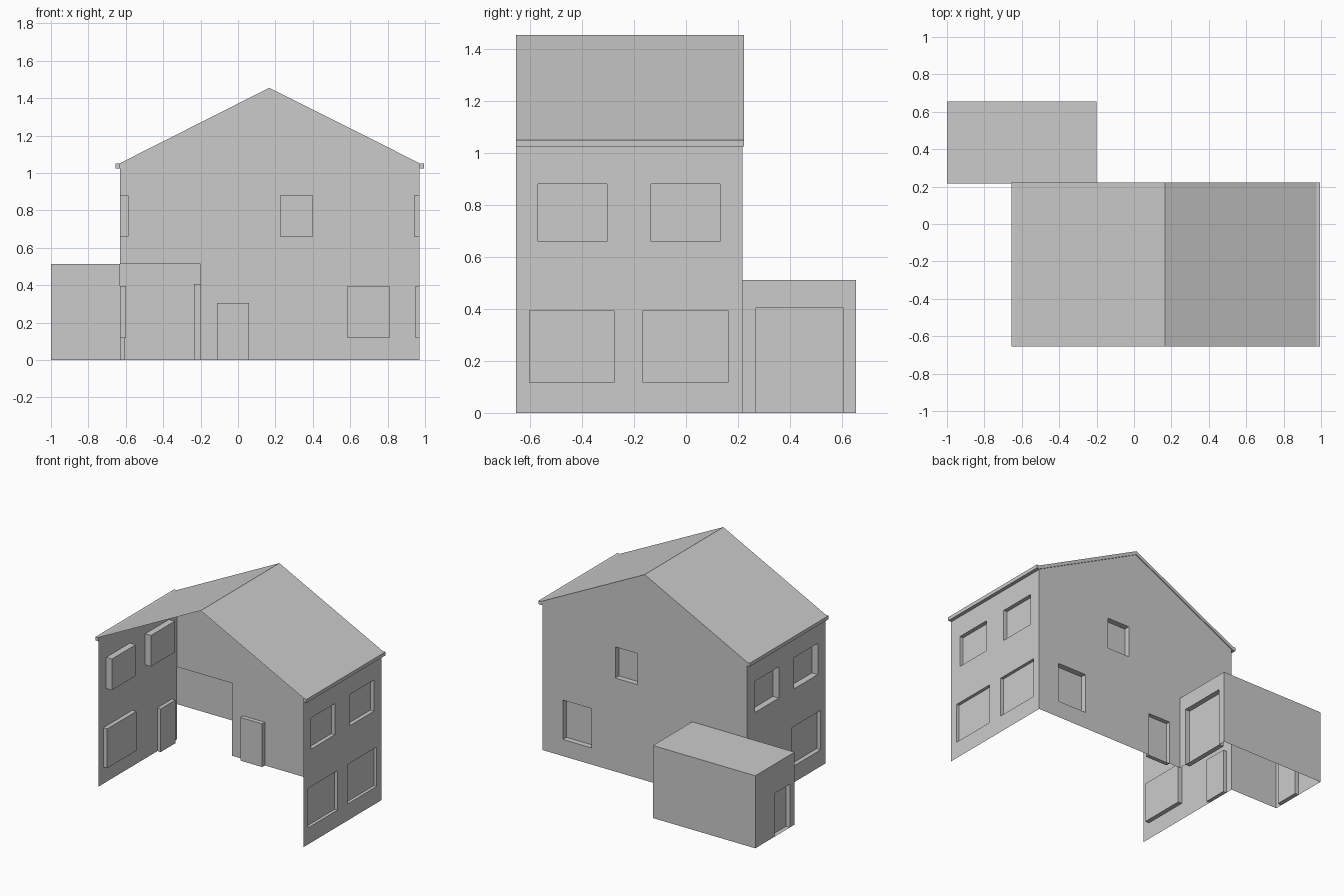
import bpy, bmesh
from mathutils import Vector

cube = bpy.data.objects.get("Cube")
if cube:
    bpy.data.objects.remove(cube)

grey = bpy.data.materials.new("plain_grey")
grey.use_nodes = True
grey.diffuse_color = (0.6, 0.6, 0.6, 1)
grey.node_tree.nodes["Principled BSDF"].inputs["Base Color"].default_value = (0.6, 0.6, 0.6, 1)

LEFT, RIGHT, MID = -0.63, 0.97, 0.167      # house walls and ridge line
FRONT, BACK = -0.655, 0.217
EAVE, RIDGE = 1.05, 1.455
ANNEX_X0, ANNEX_X1, ANNEX_Y, ANNEX_TOP = -1.0, -0.2, 0.655, 0.512


def finish(name, bm):
    mesh = bpy.data.meshes.new(name)
    bm.to_mesh(mesh)
    bm.free()
    mesh.materials.append(grey)
    obj = bpy.data.objects.new(name, mesh)
    bpy.context.collection.objects.link(obj)
    return obj


def wall(name, axis, level, out, outline, recesses=(), passages=()):
    """Sheet wall across an axis; recesses are (u0, u1, z0, z1, depth)."""
    def place(u, v):
        return Vector((level, u, v) if axis == "x" else (u, level, v))

    normal = Vector((out, 0, 0) if axis == "x" else (0, out, 0))
    along = place(1, 0) - place(0, 0)
    bm = bmesh.new()
    face = bm.faces.new([bm.verts.new(place(*p)) for p in outline])
    face.normal_update()
    if face.normal.dot(normal) < 0:
        face.normal_flip()

    def inside(f, o):
        c = f.calc_center_median()
        return o[0] < c.dot(along) < o[1] and o[2] < c.z < o[3]

    # Score the wall along every opening edge
    for o in list(recesses) + list(passages):
        for u in o[:2]:
            bmesh.ops.bisect_plane(bm, geom=bm.verts[:] + bm.edges[:] + bm.faces[:],
                                   plane_co=place(u, 0), plane_no=along, dist=1e-5)
        for z in o[2:4]:
            if z > 0:
                bmesh.ops.bisect_plane(bm, geom=bm.verts[:] + bm.edges[:] + bm.faces[:],
                                       plane_co=place(0, z), plane_no=(0, 0, 1), dist=1e-5)
    # Push windows and doors inward, and open the passages
    for o in recesses:
        picked = [f for f in bm.faces
                  if inside(f, o) and abs(f.normal.dot(normal)) > 0.9]
        result = bmesh.ops.extrude_face_region(bm, geom=picked)
        moved = [g for g in result["geom"] if isinstance(g, bmesh.types.BMVert)]
        bmesh.ops.translate(bm, verts=moved, vec=-normal * o[4])
        bmesh.ops.delete(bm, geom=[f for f in picked if f.is_valid], context="FACES")
        bm.normal_update()
    for o in passages:
        bmesh.ops.delete(bm, geom=[f for f in bm.faces if inside(f, o)], context="FACES")
    return finish(name, bm)


def sheet(name, profile, y0, y1):
    """Open x-z profile swept along y."""
    bm = bmesh.new()
    rows = [[bm.verts.new((x, y, z)) for x, z in profile] for y in (y0, y1)]
    for i in range(len(profile) - 1):
        bm.faces.new((rows[0][i], rows[0][i + 1], rows[1][i + 1], rows[1][i]))
    return finish(name, bm)


def rect(u0, u1, z1):
    return [(u0, 0), (u1, 0), (u1, z1), (u0, z1)]


# Side walls with shared window positions
upper = [(-0.57, -0.305, 0.66, 0.88), (-0.135, 0.13, 0.66, 0.88)]
lower = [(-0.602, -0.277, 0.117, 0.395), (-0.165, 0.162, 0.117, 0.395)]
side = rect(FRONT, BACK, EAVE)
wall("right_side_wall", "x", RIGHT, 1, side,
     [w + (0.028,) for w in upper] + [w + (0.022,) for w in lower])
wall("left_side_wall", "x", LEFT, -1, side,
     [w + (0.045,) for w in upper] + [lower[0] + (0.03,), (0.0, 0.165, 0, 0.305, 0.026)])

# Gabled back wall with two windows, a door and the way into the annex
gable = [(LEFT, 0), (RIGHT, 0), (RIGHT, EAVE), (MID, RIDGE), (LEFT, EAVE)]
wall("back_wall", "y", BACK, 1, gable,
     [(0.225, 0.40, 0.66, 0.88, 0.04), (0.585, 0.81, 0.117, 0.395, 0.04),
      (-0.113, 0.058, 0, 0.305, 0.03)],
     [(LEFT, ANNEX_X1, 0, ANNEX_TOP)])

# Roof sheet with boxed eaves
lip = 0.025
slopes = [(LEFT - 0.005, EAVE), (MID, RIDGE), (RIGHT + 0.005, EAVE)]
roof = ([(LEFT, EAVE - lip), (LEFT - lip, EAVE - lip), (LEFT - lip, EAVE)] + slopes +
        [(RIGHT + lip, EAVE), (RIGHT + lip, EAVE - lip), (RIGHT, EAVE - lip)])
sheet("roof", roof, FRONT, BACK + 0.006)

# Thin verge trim along the back gable
bm = bmesh.new()
ends = [(LEFT - lip, EAVE)] + slopes + [(RIGHT + lip, EAVE)]
top = [bm.verts.new((x, BACK + 0.006, z)) for x, z in ends]
low = [bm.verts.new((x, BACK + 0.006, z - lip)) for x, z in ends]
inner = [bm.verts.new((x, BACK, z - lip)) for x, z in ends]
for i in range(len(ends) - 1):
    bm.faces.new((top[i], low[i], low[i + 1], top[i + 1])).normal_flip()
    bm.faces.new((low[i], inner[i], inner[i + 1], low[i + 1])).normal_flip()
finish("back_verge_trim", bm)

# Front ends of the boxed eaves
for name, edge, step in (("left_eave_end", LEFT, -lip), ("right_eave_end", RIGHT, lip)):
    bm = bmesh.new()
    corners = [(edge, EAVE - lip), (edge + step, EAVE - lip), (edge + step, EAVE), (edge, EAVE)]
    bm.faces.new([bm.verts.new((x, FRONT, z)) for x, z in corners])
    finish(name, bm)

# Flat-roofed annex, open to the house
wall("annex_back_wall", "y", ANNEX_Y, 1, rect(ANNEX_X0, ANNEX_X1, ANNEX_TOP))
wall("annex_front_wall", "y", BACK, -1, rect(ANNEX_X0, LEFT, ANNEX_TOP))
wall("annex_right_wall", "x", ANNEX_X1, 1, rect(BACK, ANNEX_Y, ANNEX_TOP),
     [(0.27, 0.605, 0, 0.406, 0.036)])
wall("annex_left_wall", "x", ANNEX_X0, -1, rect(BACK, ANNEX_Y, ANNEX_TOP),
     [(0.27, 0.44, 0, 0.305, 0.03)])
sheet("annex_roof", [(ANNEX_X0, ANNEX_TOP), (ANNEX_X1, ANNEX_TOP)], BACK, ANNEX_Y)
